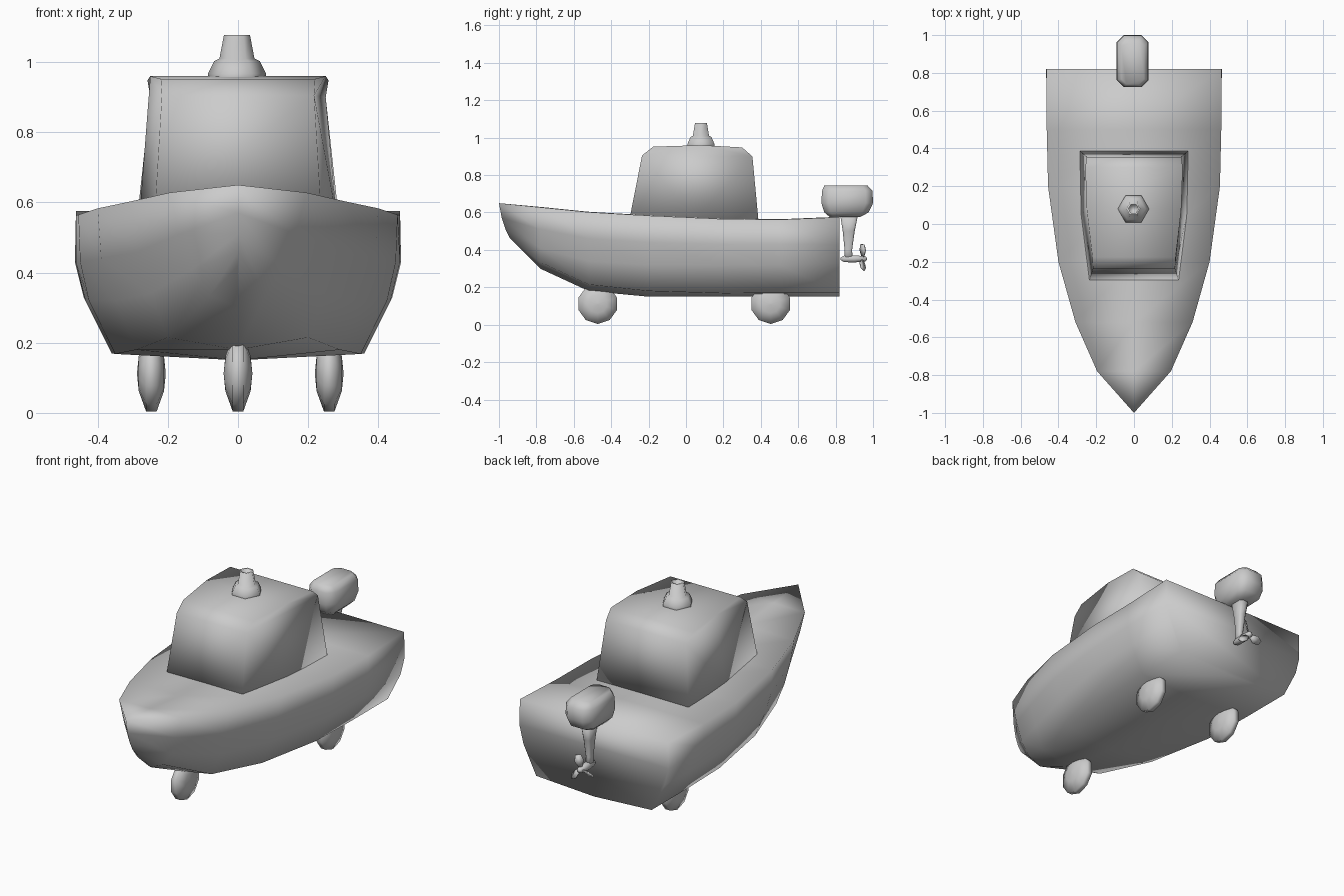
import bpy, bmesh, math
from mathutils import Matrix, Vector

cube = bpy.data.objects.get("Cube")
if cube:
    bpy.data.objects.remove(cube)

grey = bpy.data.materials.new("plain grey")
grey.use_nodes = True
grey.diffuse_color = (0.6, 0.6, 0.6, 1)
grey.node_tree.nodes["Principled BSDF"].inputs["Base Color"].default_value = grey.diffuse_color


def finish(name, bm, matrix=Matrix()):
    """Clean the mesh, shade it smooth and link it as an object."""
    bmesh.ops.remove_doubles(bm, verts=bm.verts, dist=0.0005)
    bmesh.ops.recalc_face_normals(bm, faces=bm.faces)
    for face in bm.faces:
        face.smooth = True
    mesh = bpy.data.meshes.new(name)
    bm.to_mesh(mesh)
    bm.free()
    mesh.materials.append(grey)
    obj = bpy.data.objects.new(name, mesh)
    obj.matrix_world = matrix
    bpy.context.collection.objects.link(obj)
    return obj


def loft(name, rings, matrix=Matrix(), capped=True):
    """Skin a list of closed rings that all have the same number of points."""
    bm = bmesh.new()
    loops = [[bm.verts.new(p) for p in ring] for ring in rings]
    for a, b in zip(loops, loops[1:]):
        for i in range(len(a)):
            j = (i + 1) % len(a)
            bm.faces.new((a[i], a[j], b[j], b[i]))
    if capped:
        bm.faces.new(loops[0])
        bm.faces.new(loops[-1])
    return finish(name, bm, matrix)


def lathe(name, profile, sides, matrix):
    """Turn (radius, height) points around the local z axis."""
    turns = [i * math.tau / sides for i in range(sides)]
    return loft(name, [[(r * math.cos(t), r * math.sin(t), z) for t in turns]
                       for r, z in profile], matrix)


# Hull: half sections from sheer to chine as (x, z), then the keel height
stations = [
    (0.82, ((0.462, 0.575), (0.465, 0.43), (0.44, 0.33), (0.36, 0.17)), 0.15),
    (0.5, ((0.462, 0.562), (0.462, 0.43), (0.435, 0.32), (0.36, 0.17)), 0.15),
    (0.2, ((0.455, 0.565), (0.45, 0.43), (0.425, 0.32), (0.35, 0.168)), 0.15),
    (-0.2, ((0.40, 0.583), (0.39, 0.44), (0.35, 0.32), (0.29, 0.18)), 0.15),
    (-0.52, ((0.31, 0.602), (0.285, 0.46), (0.25, 0.34), (0.2, 0.215)), 0.18),
    (-0.78, ((0.195, 0.628), (0.165, 0.51), (0.13, 0.41), (0.08, 0.335)), 0.3),
]
rings = []
for y, half, keel in stations:
    right = [(-x, y, z) for x, z in half]
    left = [(x, y, z) for x, z in reversed(half)]
    deck = (0, y, half[0][1] + 0.002)
    rings.append(right + [(0, y, keel)] + left + [deck])
# The stem gathers every strake on the centre line
stem = [(0, -1, 0.65), (0, -0.985, 0.57), (0, -0.965, 0.51), (0, -0.94, 0.46)]
rings.append(stem + [(0, -0.9, 0.42)] + stem[::-1] + [stem[0]])
bm = bmesh.new()
loops = [[bm.verts.new(p) for p in ring] for ring in rings]
for a, b in zip(loops, loops[1:]):
    for i in range(len(a)):
        j = (i + 1) % len(a)
        bm.faces.new((a[i], a[j], b[j], b[i]))
bm.faces.new(loops[0])
bmesh.ops.remove_doubles(bm, verts=bm.verts, dist=0.0005)
bmesh.ops.dissolve_degenerate(bm, edges=bm.edges, dist=0.0005)
finish("hull", bm)

# Cabin: side outline as (y, z, half width), closed along the bottom
outline = [(-0.3, 0.575, 0.237), (-0.235, 0.905, 0.217), (-0.175, 0.952, 0.22),
           (0.08, 0.96, 0.25), (0.3, 0.948, 0.258), (0.355, 0.9, 0.25),
           (0.388, 0.55, 0.288), (0.05, 0.56, 0.281)]
loft("cabin", [[(side * w, y, z) for y, z, w in outline] for side in (-1, 1)])

# Hollow funnel on the roof
lathe("funnel", [(0.083, 0.935), (0.083, 0.967), (0.065, 1.003), (0.05, 1.01),
                 (0.037, 1.078), (0.026, 1.078), (0.024, 1.03)],
      6, Matrix.Translation((-0.003, 0.08, 0)))

# Wheels: one at the bow, two at the stern
tyre = [(0.05, -0.036), (0.108, -0.015), (0.108, 0.015), (0.05, 0.036)]
tyre = [(0.001, -0.041)] + tyre + [(0.001, 0.041)]
for name, x, y in (("front_wheel", 0, -0.472), ("rear_wheel_right", -0.247, 0.453),
                   ("rear_wheel_left", 0.26, 0.453)):
    lathe(name, tyre, 10, Matrix.Translation((x, y, 0.112))
          @ Matrix.Rotation(math.pi / 2, 4, "Y"))


def rounded_ring(cy, z, hx, hy, cx=-0.007):
    """Eight-sided rounded rectangle at height z."""
    c = min(hx, hy) * 0.45
    quarter = [(hx, hy - c), (hx - c, hy)]
    pts = quarter + [(-x, y) for x, y in quarter[::-1]]
    pts += [(-x, -y) for x, y in pts]
    return [(cx + x, cy + y, z) for x, y in pts]


# Outboard motor: cowl, leg and gear case
loft("motor_cowl", [rounded_ring(*r) for r in (
    (0.85, 0.575, 0.05, 0.08), (0.858, 0.6, 0.075, 0.118), (0.862, 0.65, 0.085, 0.138),
    (0.862, 0.715, 0.082, 0.135), (0.855, 0.745, 0.06, 0.115))])
loft("motor_leg", [rounded_ring(*r) for r in (
    (0.87, 0.34, 0.014, 0.022), (0.868, 0.4, 0.015, 0.02), (0.87, 0.5, 0.022, 0.032),
    (0.872, 0.59, 0.03, 0.048))])
along_y = Matrix.Translation((-0.007, 0, 0.352)) @ Matrix.Rotation(-math.pi / 2, 4, "X")
lathe("gear_case", [(0.006, 0.825), (0.02, 0.845), (0.022, 0.9), (0.016, 0.96),
                    (0.004, 0.968)], 6, along_y)

# Propeller: three pitched blades
for i in range(3):
    turn = Matrix.Rotation(math.radians(15 + 120 * i), 4, "Y")
    pitch = Matrix.Rotation(math.radians(40), 4, "Z")
    blade = [(-0.008, 0.01), (-0.024, 0.045), (-0.016, 0.078),
             (0.012, 0.082), (0.024, 0.05), (0.008, 0.01)]
    loft("propeller_blade_%d" % (i + 1),
         [[(x, s * 0.003, z) for x, z in blade] for s in (-1, 1)],
         Matrix.Translation((-0.007, 0.945, 0.352)) @ turn @ pitch)
